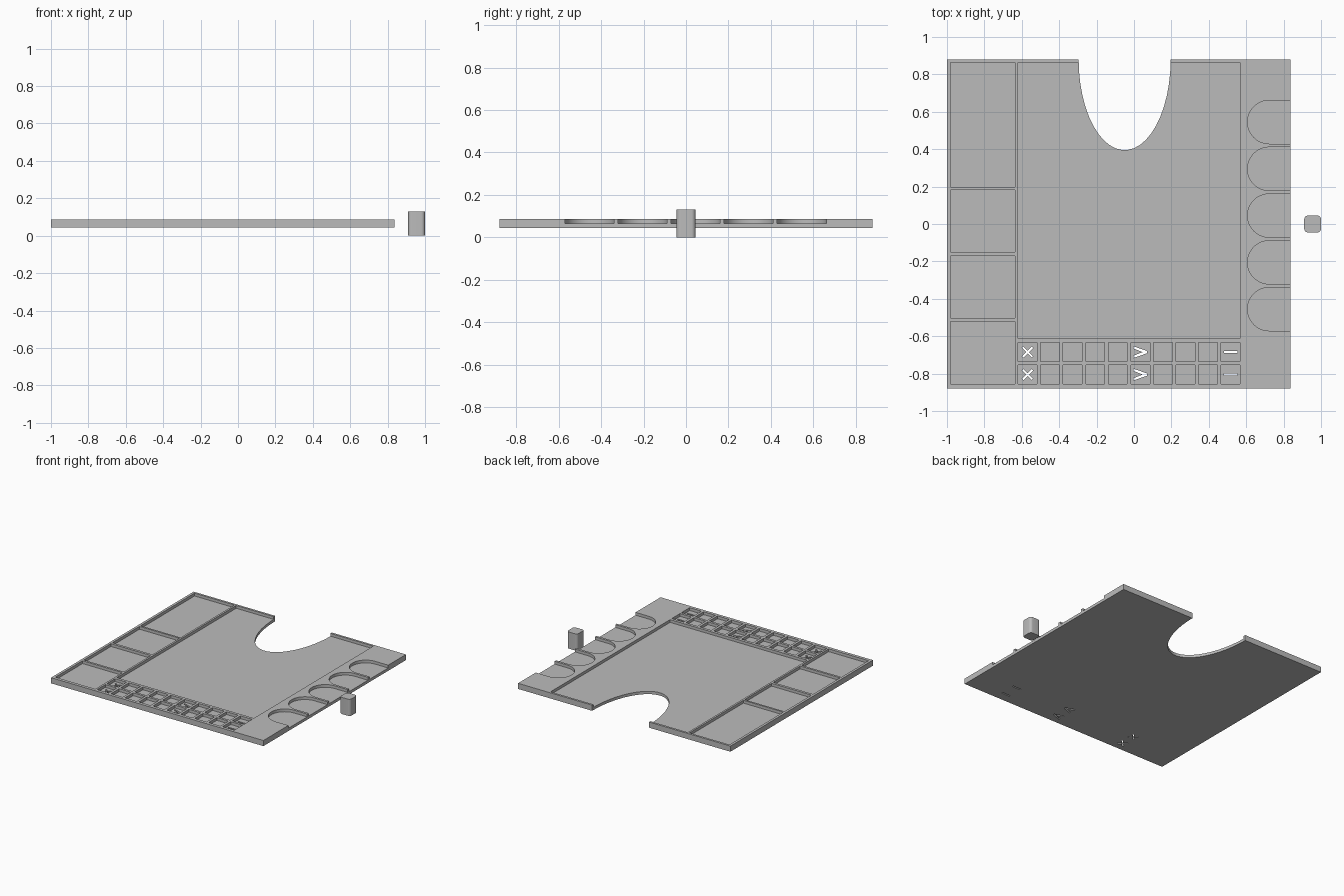
import bpy, bmesh
from math import sin, cos, pi
from mathutils import Matrix, Vector

BOTTOM, FLOOR, TOP = 0.043, 0.065, 0.087
CELL = 0.101

if "Cube" in bpy.data.objects:
    bpy.data.objects.remove(bpy.data.objects["Cube"])

grey = bpy.data.materials.new("plain_grey")
grey.use_nodes = True
grey.diffuse_color = (0.5, 0.5, 0.5, 1)
grey.node_tree.nodes["Principled BSDF"].inputs["Base Color"].default_value = (0.5, 0.5, 0.5, 1)


def prisms(name, outlines, z0, z1):
    """One object made of vertical prisms, one per outline."""
    bm = bmesh.new()
    for points in outlines:
        face = bm.faces.new([bm.verts.new((x, y, z0)) for x, y in points])
        top = bmesh.ops.extrude_face_region(bm, geom=[face])["geom"]
        moved = [g for g in top if isinstance(g, bmesh.types.BMVert)]
        bmesh.ops.translate(bm, verts=moved, vec=(0, 0, z1 - z0))
    bmesh.ops.recalc_face_normals(bm, faces=bm.faces)
    mesh = bpy.data.meshes.new(name)
    bm.to_mesh(mesh)
    bm.free()
    mesh.materials.append(grey)
    obj = bpy.data.objects.new(name, mesh)
    bpy.context.collection.objects.link(obj)
    return obj


def cut(target, cutter):
    """Subtract the cutter, bake the result and discard the cutter."""
    mod = target.modifiers.new("cut", "BOOLEAN")
    mod.operation, mod.solver, mod.object = "DIFFERENCE", "EXACT", cutter
    cutter.hide_render = True
    bpy.context.view_layer.update()
    graph = bpy.context.evaluated_depsgraph_get()
    baked = bpy.data.meshes.new_from_object(target.evaluated_get(graph))
    target.modifiers.clear()
    target.data = baked
    bpy.data.objects.remove(cutter)


def rect(x0, x1, y0, y1):
    return [(x0, y0), (x1, y0), (x1, y1), (x0, y1)]


def arc(cx, cy, rx, ry, start, end, steps):
    angles = [start + (end - start) * i / steps for i in range(steps + 1)]
    return [(cx + rx * cos(a), cy + ry * sin(a)) for a in angles]


def cross(cx, cy, arm=0.037, half=0.0055):
    """Diagonal cross outline, one arm turned four times."""
    points = []
    for i in range(4):
        turn = Matrix.Rotation(pi / 4 + i * pi / 2, 2)
        for p in ((half, -half), (arm, -half), (arm, half)):
            v = turn @ Vector(p)
            points.append((cx + v.x, cy + v.y))
    return points


def chevron(cx, cy, w=0.036, h=0.031, t=0.012):
    return [(cx - w, cy + h), (cx - w, cy + h - t), (cx + w - 2 * t, cy),
            (cx - w, cy - h + t), (cx - w, cy - h), (cx + w, cy - t / 2),
            (cx + w, cy + t / 2)]


# Board slab
board = prisms("game_board", [rect(-1, 0.836, -0.88, 0.88)], BOTTOM, TOP)

# Shallow pockets: main tray, side trays, small cells, open-ended finger slots
pockets = [rect(-0.62, 0.566, -0.612, 0.863)]
for y0, y1 in ((0.198, 0.863), (-0.15, 0.183), (-0.503, -0.17), (-0.855, -0.52)):
    pockets.append(rect(-0.98, -0.635, y0, y1))
columns = [-0.569 + 0.1206 * i for i in range(10)]
rows = [-0.685, -0.805]
for y in rows:
    for x in columns:
        pockets.append(rect(x - CELL / 2, x + CELL / 2, y - CELL / 2, y + CELL / 2))
for i in range(5):
    y, r = 0.545 - 0.25 * i, 0.116
    pockets.append(arc(0.723, y, r, r, pi / 2, 3 * pi / 2, 24) + [(0.9, y - r), (0.9, y + r)])
cut(board, prisms("pocket_cutter", pockets, FLOOR, 0.2))

# Through cuts: back notch and the marker slots in the cells
through = [arc(-0.05, 0.88, 0.246, 0.485, pi, 2 * pi, 23) + [(0.196, 1), (-0.296, 1)]]
for y in rows:
    through.append(cross(columns[0], y))
    through.append(chevron(columns[5], y))
    through.append(rect(columns[9] - 0.036, columns[9] + 0.036, y - 0.005, y + 0.005))
cut(board, prisms("through_cutter", through, 0, 0.2))

# Loose peg with rounded upright corners
peg_outline = []
for i, (sx, sy) in enumerate(((1, 1), (-1, 1), (-1, -1), (1, -1))):
    peg_outline += arc(0.955 + sx * 0.025, sy * 0.025, 0.02, 0.02, i * pi / 2, (i + 1) * pi / 2, 6)
prisms("peg", peg_outline and [peg_outline], 0, 0.13)

# Smooth curved walls, sharp rims
for name in ("game_board", "peg"):
    obj = bpy.data.objects[name]
    bpy.ops.object.select_all(action="DESELECT")
    obj.select_set(True)
    bpy.context.view_layer.objects.active = obj
    bpy.ops.object.shade_smooth_by_angle(angle=pi / 6)
